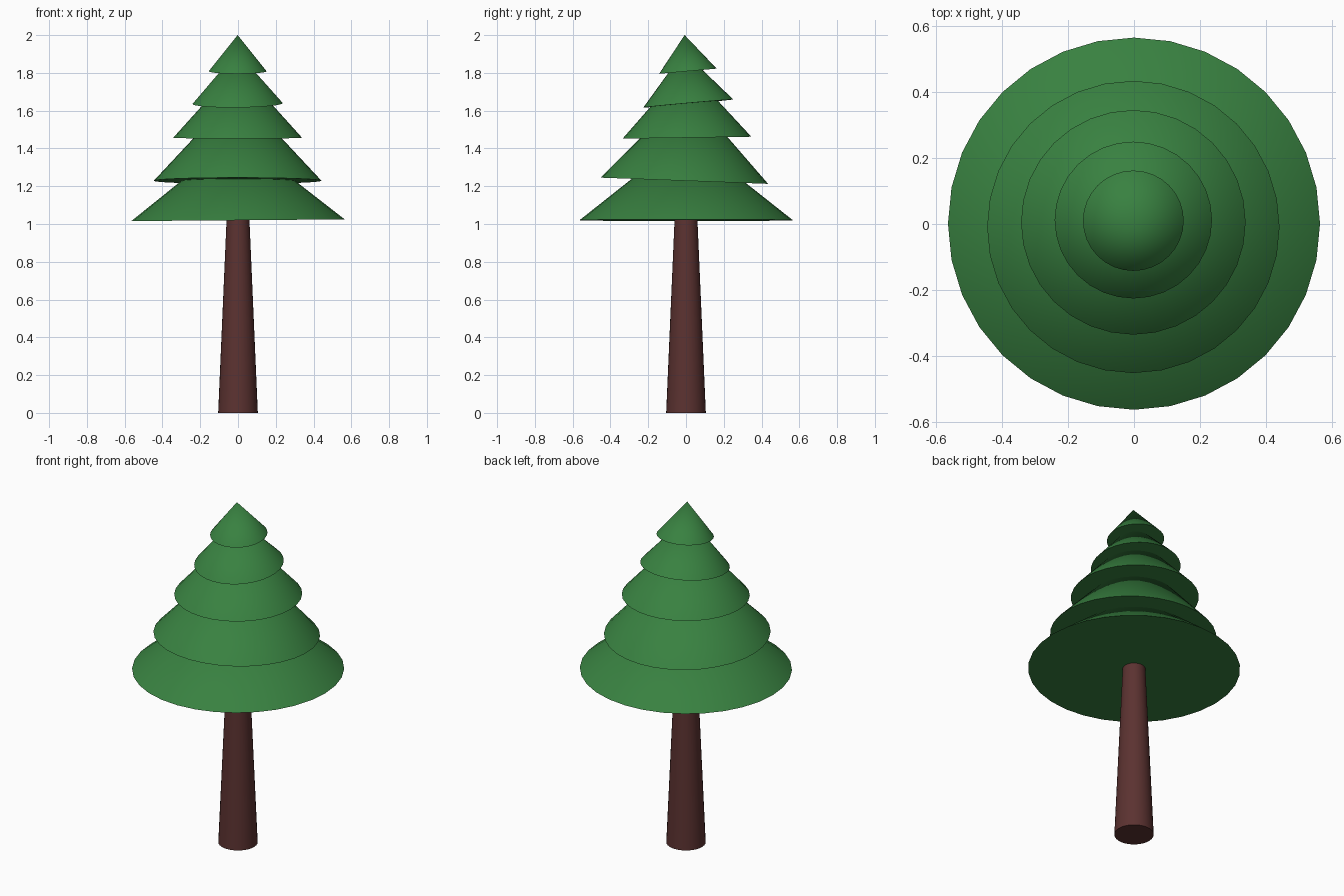
import bpy
import math

if "Cube" in bpy.data.objects:
    bpy.data.objects.remove(bpy.data.objects["Cube"])


def material(name, color):
    mat = bpy.data.materials.new(name)
    mat.diffuse_color = (*color, 1.0)
    mat.use_nodes = True
    mat.node_tree.nodes["Principled BSDF"].inputs["Base Color"].default_value = mat.diffuse_color
    return mat


def cone(name, base, r_base, r_top, height, tilt, mat):
    """Cone whose base centre sits at `base`, tilted about that centre."""
    bpy.ops.mesh.primitive_cone_add(vertices=32, radius1=r_base, radius2=r_top, depth=height)
    obj = bpy.context.object
    obj.name = name
    # move the origin to the base
    for v in obj.data.vertices:
        v.co.z += height / 2
    obj.location = base
    obj.rotation_euler = (tilt[0], tilt[1], 0)
    obj.data.materials.append(mat)
    bpy.ops.object.shade_smooth_by_angle(angle=math.radians(30))
    return obj


green = material("foliage_green", (0.04, 0.22, 0.052))
brown = material("bark_brown", (0.105, 0.032, 0.03))

# Tapered trunk, ending inside the lowest tier
cone("trunk", (0, 0, 0), 0.105, 0.058, 1.08, (0, 0), brown)

# Foliage tiers, bottom to top: base centre, radius, height, tilt about x and y
tiers = [
    ((0.0, 0.001, 1.02), 0.565, 0.447, (0.0, -0.008)),
    ((-0.002, -0.009, 1.229), 0.444, 0.475, (-0.037, 0.0)),
    ((-0.002, 0.005, 1.457), 0.341, 0.378, (0.015, 0.0)),
    ((-0.002, 0.012, 1.638), 0.239, 0.275, (0.09, -0.01)),
    ((-0.002, 0.010, 1.809), 0.153, 0.192, (0.09, 0.0)),
]
for i, (base, radius, height, tilt) in enumerate(tiers, 1):
    cone(f"foliage_tier_{i}", base, radius, 0, height, tilt, green)
